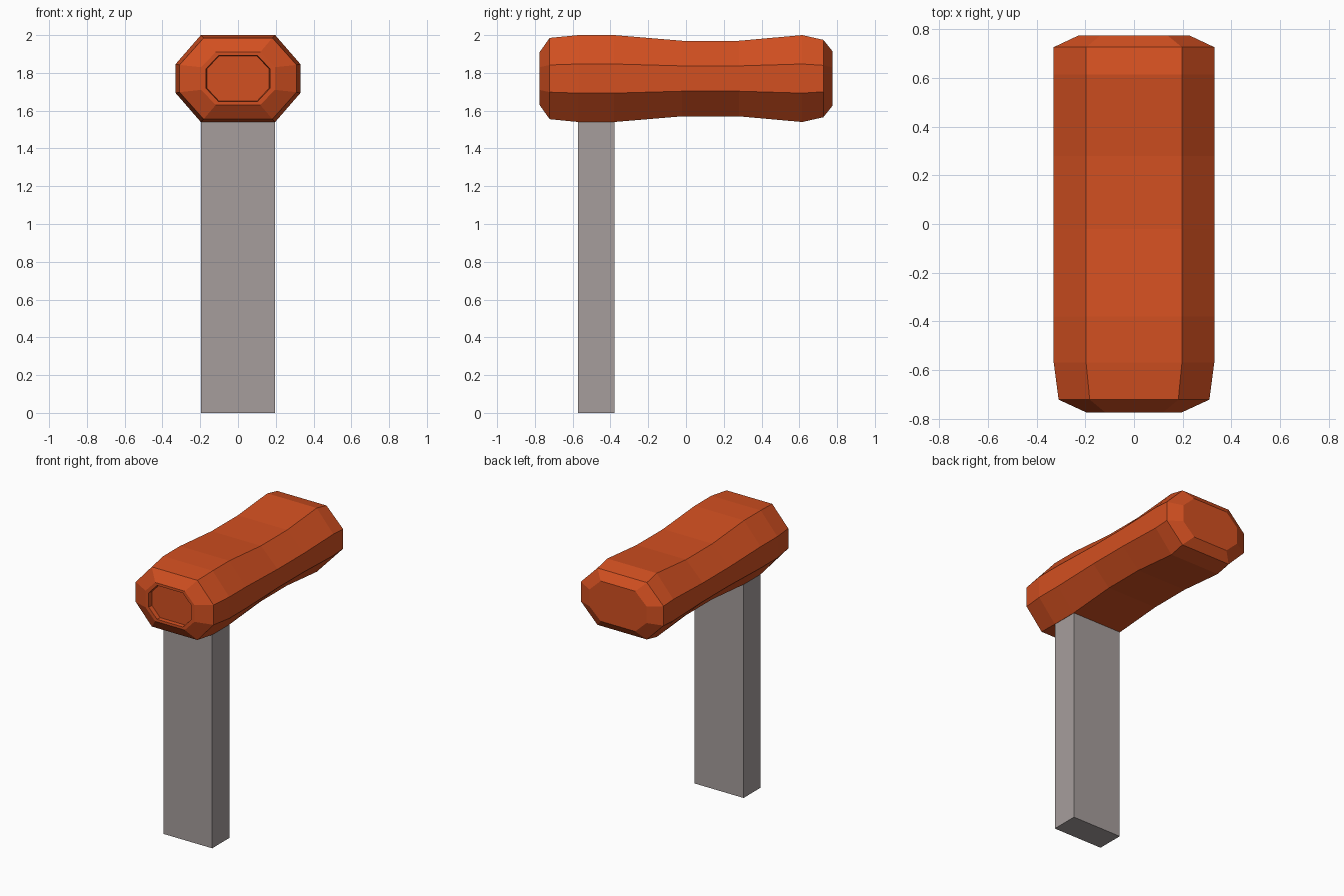
import bpy, bmesh

if "Cube" in bpy.data.objects:
    bpy.data.objects.remove(bpy.data.objects["Cube"])


def material(name, rgb):
    mat = bpy.data.materials.new(name)
    mat.diffuse_color = (*rgb, 1)
    mat.use_nodes = True
    mat.node_tree.nodes["Principled BSDF"].inputs["Base Color"].default_value = mat.diffuse_color
    return mat


def add_object(name, bm, mat):
    bmesh.ops.recalc_face_normals(bm, faces=bm.faces[:])
    mesh = bpy.data.meshes.new(name)
    bm.to_mesh(mesh)
    bm.free()
    mesh.materials.append(mat)
    obj = bpy.data.objects.new(name, mesh)
    bpy.context.collection.objects.link(obj)
    return obj


def octagon(bm, y, half_w, flat_w, half_h, flat_h, zc=1.77):
    """Ring of eight vertices: half sizes and half lengths of the flat sides."""
    quarter = [(half_w, flat_h), (flat_w, half_h)]
    pts = quarter + [(-x, z) for x, z in reversed(quarter)]
    pts += [(-x, -z) for x, z in pts]
    return [bm.verts.new((x, y, zc + z)) for x, z in pts]


# Padded head: octagonal loft, pinched in the middle, recessed front end
sections = [
    (-0.745, 0.165, 0.10, 0.12, 0.05),    # recess floor
    (-0.775, 0.17, 0.103, 0.122, 0.051),  # recess rim
    (-0.775, 0.195, 0.118, 0.14, 0.06),   # front end
    (-0.722, 0.31, 0.182, 0.215, 0.072),
    (-0.57, 0.33, 0.197, 0.23, 0.077),
    (-0.38, 0.33, 0.197, 0.23, 0.077),
    (-0.02, 0.33, 0.197, 0.20, 0.067),
    (0.28, 0.33, 0.197, 0.20, 0.067),
    (0.615, 0.33, 0.197, 0.23, 0.077),
    (0.727, 0.33, 0.197, 0.205, 0.07),
    (0.775, 0.228, 0.138, 0.145, 0.06),   # back end
]
bm = bmesh.new()
rings = [octagon(bm, *s) for s in sections]
for a, b in zip(rings, rings[1:]):
    for i in range(8):
        j = (i + 1) % 8
        bm.faces.new((a[i], a[j], b[j], b[i]))
bm.faces.new(rings[0])
bm.faces.new(rings[-1])
add_object("padded_head", bm, material("orange", (0.65, 0.08, 0.015)))

# Flat upright post under the front of the head
bm = bmesh.new()
bmesh.ops.create_cube(bm, size=1)
bmesh.ops.scale(bm, vec=(0.39, 0.195, 1.54), verts=bm.verts)
bmesh.ops.translate(bm, vec=(0, -0.475, 0.77), verts=bm.verts)
add_object("post", bm, material("warm_grey", (0.38, 0.34, 0.335)))
